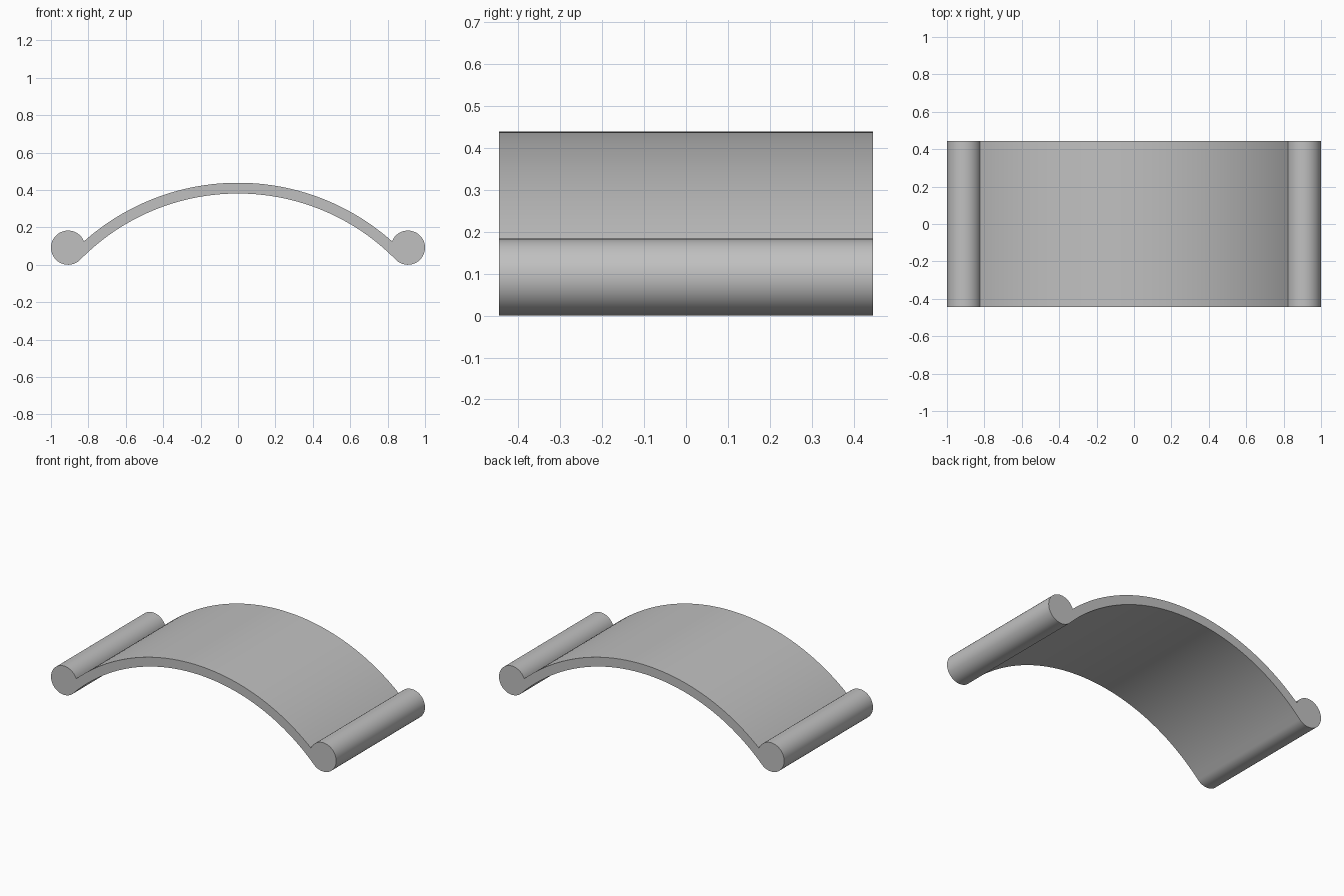
import bpy
import bmesh
from math import acos, atan2, cos, sin, pi, radians

cube = bpy.data.objects.get("Cube")
if cube:
    bpy.data.objects.remove(cube)

HALF_DEPTH = 0.445
ROLL_R = 0.0915
ROLL_X, ROLL_Z = 1 - ROLL_R, ROLL_R
INNER_R, OUTER_R = 1.182, 1.2395
ARCH_Z = 0.4385 - OUTER_R


def arc(cx, cz, r, start, end, steps):
    """Points along a circular arc in the xz plane."""
    angles = [start + (end - start) * i / steps for i in range(steps + 1)]
    return [(cx + r * cos(a), cz + r * sin(a)) for a in angles]


# The inner arch runs tangent into the roll; the outer arch meets it in a notch
to_arch = atan2(ARCH_Z - ROLL_Z, -ROLL_X)
dist = INNER_R + ROLL_R
notch = acos((dist**2 + ROLL_R**2 - OUTER_R**2) / (2 * dist * ROLL_R))
roll = arc(ROLL_X, ROLL_Z, ROLL_R, to_arch - notch, to_arch - 2 * pi, 48)
mirrored_roll = [(-x, z) for x, z in reversed(roll)]


def end_angle(point):
    return atan2(point[1] - ARCH_Z, point[0])


outer_end, inner_end = end_angle(roll[0]), end_angle(roll[-1])
outer = arc(0, ARCH_Z, OUTER_R, pi - outer_end, outer_end, 64)
inner = arc(0, ARCH_Z, INNER_R, inner_end, pi - inner_end, 64)
profile = outer[:-1] + roll + inner[1:-1] + mirrored_roll[:-1]

# Extrude the closed profile from front to back
bm = bmesh.new()
face = bm.faces.new([bm.verts.new((x, -HALF_DEPTH, z)) for x, z in profile])
result = bmesh.ops.extrude_face_region(bm, geom=[face], use_keep_orig=True)
back = [v for v in result["geom"] if isinstance(v, bmesh.types.BMVert)]
bmesh.ops.translate(bm, verts=back, vec=(0, 2 * HALF_DEPTH, 0))
bmesh.ops.recalc_face_normals(bm, faces=bm.faces)
mesh = bpy.data.meshes.new("arched_panel")
bm.to_mesh(mesh)
bm.free()

panel = bpy.data.objects.new("arched_panel_with_rolled_ends", mesh)
bpy.context.collection.objects.link(panel)

# Plain grey finish
grey = bpy.data.materials.new("light_grey")
grey.use_nodes = True
color = (0.53, 0.53, 0.53, 1)
grey.diffuse_color = color
grey.node_tree.nodes["Principled BSDF"].inputs["Base Color"].default_value = color
mesh.materials.append(grey)

bpy.context.view_layer.objects.active = panel
panel.select_set(True)
bpy.ops.object.shade_smooth_by_angle(angle=radians(30))
